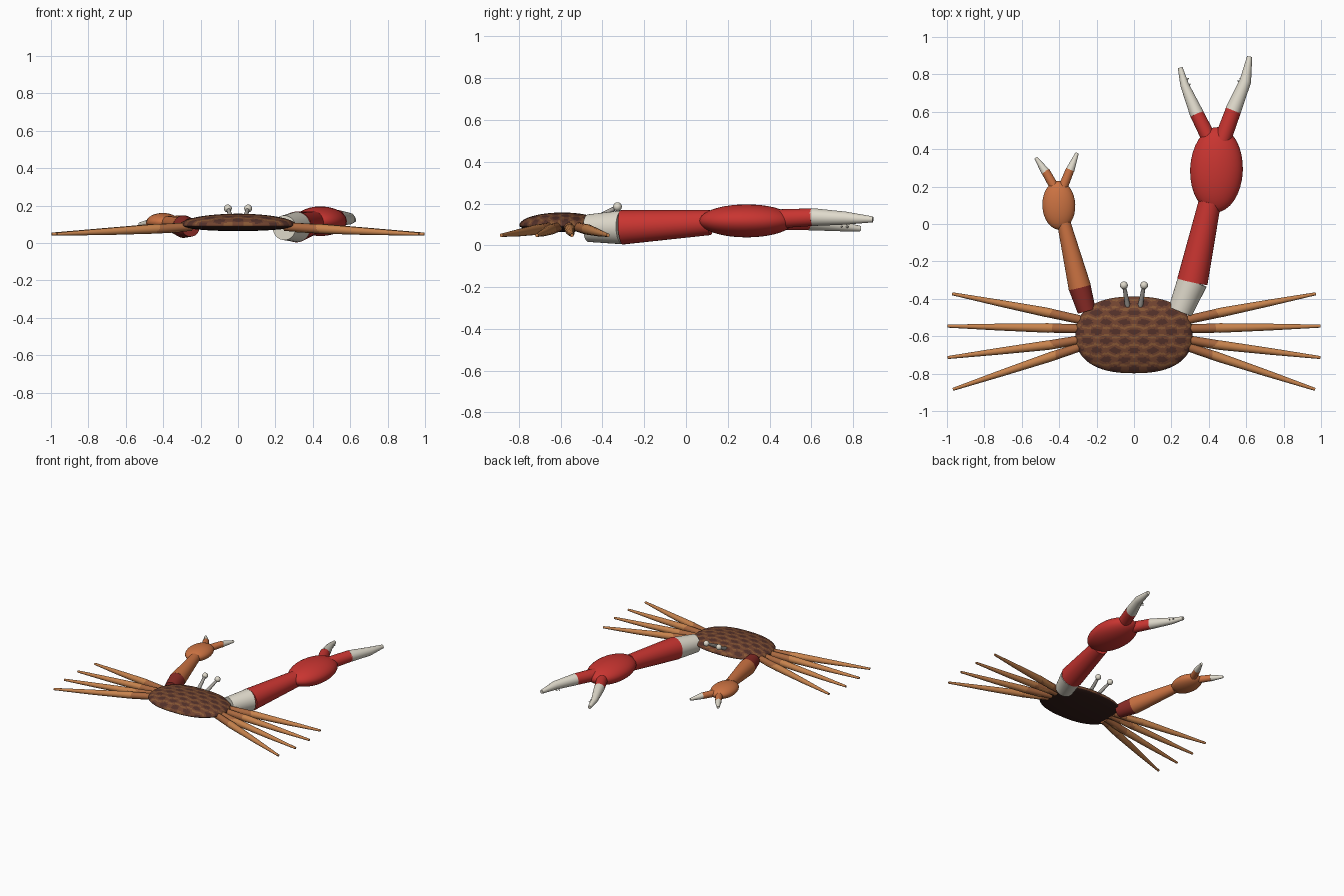
import bpy, bmesh, math
from mathutils import Vector

if "Cube" in bpy.data.objects:
    bpy.data.objects.remove(bpy.data.objects["Cube"])


def mat(name, r, g, b):
    m = bpy.data.materials.new(name)
    m.diffuse_color = (r, g, b, 1)
    m.use_nodes = True
    m.node_tree.nodes["Principled BSDF"].inputs["Base Color"].default_value = m.diffuse_color
    return m


RED = mat("red", 0.58, 0.035, 0.03)
MAROON = mat("maroon", 0.26, 0.025, 0.02)
WHITE = mat("ivory", 0.74, 0.70, 0.60)
GREY = mat("stalk_grey", 0.38, 0.36, 0.33)
ORANGE = mat("orange", 0.60, 0.17, 0.055)
LEG = mat("leg_tan", 0.58, 0.23, 0.075)
THIGH = mat("thigh_tan", 0.40, 0.14, 0.05)
BROWNS = [mat("shell_brown", 0.16, 0.055, 0.028), mat("shell_dark", 0.085, 0.03, 0.022),
          mat("shell_light", 0.24, 0.095, 0.035), mat("underside", 0.035, 0.013, 0.01)]


def finish(name, bm, mats):
    bmesh.ops.recalc_face_normals(bm, faces=bm.faces)
    me = bpy.data.meshes.new(name)
    bm.to_mesh(me)
    bm.free()
    for m in mats:
        me.materials.append(m)
    ob = bpy.data.objects.new(name, me)
    bpy.context.collection.objects.link(ob)
    bpy.context.view_layer.objects.active = ob
    bpy.ops.object.select_all(action='DESELECT')
    ob.select_set(True)
    bpy.ops.object.shade_smooth_by_angle(angle=math.radians(40))
    return ob


def tube(name, pts, m, sides=24):
    """Tapered capped tube through (x, y, z, radius) points."""
    bm = bmesh.new()
    rings = []
    P = [Vector(p[:3]) for p in pts]
    for i, p in enumerate(pts):
        d = (P[min(i + 1, len(P) - 1)] - P[max(i - 1, 0)]).normalized()
        u = d.cross(Vector((0, 0, 1))).normalized()
        v = u.cross(d)
        rings.append([bm.verts.new(P[i] + p[3] * (math.cos(a) * u + math.sin(a) * v))
                      for a in (2 * math.pi * k / sides for k in range(sides))])
    for A, B in zip(rings, rings[1:]):
        for k in range(sides):
            bm.faces.new((A[k], A[(k + 1) % sides], B[(k + 1) % sides], B[k]))
    bm.faces.new(rings[0])
    bm.faces.new(rings[-1])
    return finish(name, bm, [m])


def ball(name, c, s, m, yaw=0):
    bm = bmesh.new()
    bmesh.ops.create_uvsphere(bm, u_segments=32, v_segments=20, radius=1)
    bmesh.ops.scale(bm, vec=s, verts=bm.verts)
    ob = finish(name, bm, [m])
    ob.location = c
    ob.rotation_euler.z = yaw
    return ob


# Carapace: squarish oval, domed above, shallow below, mottled by face
bm = bmesh.new()
bmesh.ops.create_uvsphere(bm, u_segments=128, v_segments=64, radius=1)
for v in bm.verts:
    x, y, z = v.co
    h = math.hypot(x, y)
    k = 1.0
    if h > 1e-6:
        c, s = abs(x / h), abs(y / h)
        k = (c ** 2.4 + s ** 2.4) ** (-1 / 2.4)
    v.co = (0.312 * x * k, 0.205 * y * k - 0.593, 0.095 + z * (0.062 if z > 0 else 0.031))
for f in bm.faces:
    c = f.calc_center_median()
    row = math.floor((c.y + 1) / 0.05)
    w = math.cos(2 * math.pi * (c.x / 0.1 + 0.5 * (row % 2))) - math.cos(2 * math.pi * c.y / 0.05)
    f.material_index = 3 if c.z < 0.09 else 1 if w > 0.55 else 2 if w < -0.9 else 0
finish("carapace", bm, BROWNS)

# Walking legs: base y, knee x, knee y, tip x, tip y
LEGS = [(-0.512, 0.47, -0.472, 0.972, -0.373), (-0.560, 0.46, -0.556, 0.998, -0.546),
        (-0.618, 0.46, -0.648, 0.996, -0.714), (-0.655, 0.44, -0.708, 0.968, -0.884)]
for side, s in (("right", 1), ("left", -1)):
    for i, (by, kx, ky, tx, ty) in enumerate(LEGS, 1):
        tube(f"{side}_leg_{i}_thigh", [(s * 0.25, by - (ky - by) * 0.2, 0.088, 0.023),
                                       (s * kx, ky, 0.075, 0.025)], THIGH, 16)
        mx, my = kx + (tx - kx) * 0.5, ky + (ty - ky) * 0.5
        tube(f"{side}_leg_{i}_shin", [(s * (kx - 0.13), ky - (ty - ky) * 0.26, 0.079, 0.021),
                                      (s * kx, ky, 0.076, 0.0255), (s * mx, my, 0.061, 0.018),
                                      (s * tx, ty, 0.048, 0.008)], LEG, 16)
    # Eyes on stalks
    tube(f"{side}_eye_stalk", [(s * 0.034, -0.44, 0.125, 0.014), (s * 0.052, -0.335, 0.18, 0.010)], GREY, 12)
    ball(f"{side}_eye", (s * 0.054, -0.328, 0.185), (0.021,) * 3, WHITE)

# Large claw arm
tube("large_arm_base", [(0.247, -0.468, 0.082, 0.066), (0.313, -0.305, 0.086, 0.081)], WHITE, 32)
tube("large_arm", [(0.312, -0.308, 0.086, 0.0825), (0.405, 0.115, 0.109, 0.060)], RED, 32)
ball("large_palm", (0.441, 0.29, 0.117), (0.141, 0.228, 0.079), RED, math.radians(-2))
tube("large_left_knuckle", [(0.43, 0.40, 0.115, 0.042), (0.335, 0.59, 0.11, 0.037)], RED)
tube("large_left_finger", [(0.337, 0.586, 0.11, 0.038), (0.27, 0.745, 0.09, 0.023),
                           (0.247, 0.835, 0.08, 0.013)], WHITE)
tube("large_right_knuckle", [(0.455, 0.40, 0.125, 0.046), (0.532, 0.61, 0.135, 0.042)], RED)
tube("large_right_finger", [(0.53, 0.606, 0.135, 0.0425), (0.596, 0.765, 0.13, 0.031),
                            (0.618, 0.895, 0.124, 0.014)], WHITE)
for i, t in enumerate((0, 1)):
    tube(f"left_tooth_{i}", [(0.275, 0.73 + 0.035 * t, 0.088, 0.010), (0.303 - 0.01 * t, 0.75 + 0.03 * t, 0.09, 0.002)], WHITE, 8)
    tube(f"right_tooth_{i}", [(0.585, 0.74 + 0.035 * t, 0.115, 0.010), (0.553 + 0.012 * t, 0.768 + 0.01 * t, 0.10, 0.002)], WHITE, 8)

# Small claw arm
tube("small_arm_base", [(-0.253, -0.465, 0.083, 0.049), (-0.291, -0.335, 0.088, 0.060)], MAROON, 32)
tube("small_arm", [(-0.290, -0.338, 0.088, 0.0605), (-0.375, 0.005, 0.108, 0.036)], ORANGE, 32)
ball("small_palm", (-0.402, 0.10, 0.112), (0.088, 0.13, 0.049), ORANGE, math.radians(2))
for n, x0, x1, y1, x2, y2, z in (("left", -0.41, -0.474, 0.283, -0.525, 0.354, 0.105),
                                 ("right", -0.39, -0.341, 0.292, -0.304, 0.380, 0.118)):
    tube(f"small_{n}_knuckle", [(x0, 0.17, 0.112, 0.026), (x1, y1, z, 0.023)], ORANGE)
    tube(f"small_{n}_finger", [(x1, y1 - 0.003, z, 0.0233), (x2, y2, z - 0.004, 0.009)], WHITE)
